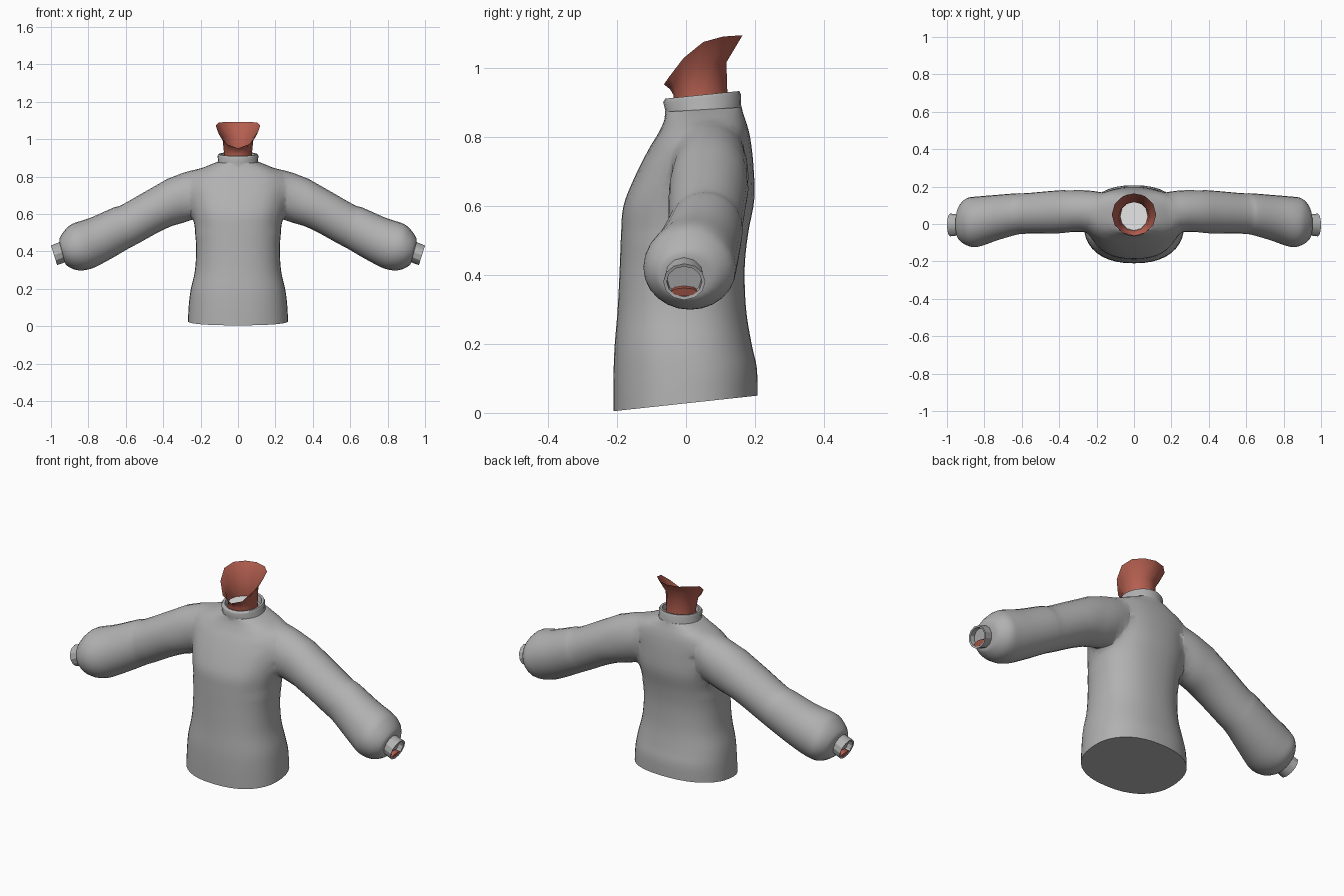
import bpy, bmesh, math
from mathutils import Vector

if "Cube" in bpy.data.objects:
    bpy.data.objects.remove(bpy.data.objects["Cube"])


def material(name, rgb):
    m = bpy.data.materials.new(name)
    m.diffuse_color = (*rgb, 1)
    m.use_nodes = True
    m.node_tree.nodes["Principled BSDF"].inputs["Base Color"].default_value = m.diffuse_color
    return m


GREY = material("knit grey", (0.44, 0.44, 0.44))
SKIN = material("warm skin", (0.46, 0.115, 0.08))
WHITE = material("off white", (0.85, 0.85, 0.85))


def spow(v, e):
    return math.copysign(abs(v) ** e, v)


def catmull(stations, steps):
    """Smoothly subdivide a list of equal-length number tuples."""
    out = []
    n = len(stations)
    for i in range(n - 1):
        a, b = stations[max(i - 1, 0)], stations[i]
        c, d = stations[i + 1], stations[min(i + 2, n - 1)]
        for s in range(steps):
            t = s / steps
            out.append([0.5 * (2*q + (r-p)*t + (2*p-5*q+4*r-w)*t*t + (3*q-p-3*r+w)*t**3)
                        for p, q, r, w in zip(a, b, c, d)])
    return out + [list(stations[-1])]


def new_object(name, bm, mat, angle=40):
    bmesh.ops.recalc_face_normals(bm, faces=bm.faces)
    me = bpy.data.meshes.new(name)
    bm.to_mesh(me)
    bm.free()
    me.materials.append(mat)
    ob = bpy.data.objects.new(name, me)
    bpy.context.collection.objects.link(ob)
    smooth(ob, angle)
    return ob


def smooth(ob, angle):
    bpy.ops.object.select_all(action='DESELECT')
    ob.select_set(True)
    bpy.context.view_layer.objects.active = ob
    bpy.ops.object.shade_smooth_by_angle(angle=math.radians(angle))


def skin_rings(name, rings, mat, caps=(True, True), angle=40):
    """Bridge rings of points into a tube."""
    bm = bmesh.new()
    vs = [[bm.verts.new(p) for p in r] for r in rings]
    n = len(vs[0])
    for a, b in zip(vs, vs[1:]):
        for i in range(n):
            bm.faces.new((a[i], a[(i+1) % n], b[(i+1) % n], b[i]))
    if caps[0]:
        bm.faces.new(vs[0][::-1])
    if caps[1]:
        bm.faces.new(vs[-1])
    return new_object(name, bm, mat, angle)


def ring(c, u, v, n, power=2.0):
    e = 2 / power
    return [c + u * spow(math.cos(k), e) + v * spow(math.sin(k), e)
            for k in (2 * math.pi * i / n for i in range(n))]


def torso_ring(s, n=32, power=2.0):
    zf, zb, w, yf, yb = s
    return ring(Vector((0, (yf+yb)/2, (zf+zb)/2)), Vector((w, 0, 0)),
                Vector((0, (yb-yf)/2, (zb-zf)/2)), n, power)


def arm_ring(s, side, n=24):
    tx, tz, bx, bz, yf, yb = s
    return ring(Vector((side*(tx+bx)/2, (yf+yb)/2, (tz+bz)/2)), Vector((0, (yb-yf)/2, 0)),
                Vector((side*(tx-bx)/2, 0, (tz-bz)/2)), n)


# Sweater body: front z, back z, half width, front y, back y
TORSO = [(0.005, 0.05, 0.268, -0.21, 0.207), (0.10, 0.13, 0.263, -0.21, 0.205),
         (0.19, 0.20, 0.253, -0.207, 0.19), (0.30, 0.30, 0.230, -0.198, 0.174),
         (0.42, 0.42, 0.224, -0.192, 0.170), (0.52, 0.52, 0.232, -0.188, 0.180),
         (0.60, 0.62, 0.248, -0.181, 0.198), (0.68, 0.72, 0.262, -0.15, 0.195),
         (0.76, 0.79, 0.270, -0.11, 0.187), (0.81, 0.83, 0.245, -0.08, 0.178),
         (0.845, 0.86, 0.175, -0.064, 0.168), (0.872, 0.885, 0.110, -0.058, 0.160)]
body = skin_rings("sweater", [torso_ring(s, 40, 2.3) for s in catmull(TORSO, 4)], GREY)

# Sleeves: top x, top z, bottom x, bottom z, front y, back y
SLEEVE = [(0.17, 0.845, 0.17, 0.62, -0.03, 0.175), (0.29, 0.832, 0.265, 0.555, -0.045, 0.187),
          (0.47, 0.735, 0.38, 0.525, -0.05, 0.178), (0.62, 0.65, 0.53, 0.445, -0.052, 0.165),
          (0.67, 0.633, 0.59, 0.413, -0.058, 0.164), (0.79, 0.580, 0.69, 0.355, -0.09, 0.155),
          (0.885, 0.548, 0.785, 0.308, -0.122, 0.147), (0.925, 0.515, 0.86, 0.300, -0.115, 0.138),
          (0.952, 0.475, 0.915, 0.325, -0.085, 0.095), (0.955, 0.450, 0.928, 0.348, -0.055, 0.045)]
CUFF = [(0.945, 0.454, 0.915, 0.346, -0.06, 0.05), (1.0, 0.432, 0.967, 0.327, -0.066, 0.056),
        (0.996, 0.424, 0.967, 0.336, -0.056, 0.046), (0.972, 0.430, 0.943, 0.342, -0.054, 0.044)]
sleeves = []
for side, tag in ((1, "left"), (-1, "right")):
    sleeves.append(skin_rings(tag + "_sleeve",
                              [arm_ring(s, side) for s in catmull(SLEEVE, 4)], GREY))
    skin_rings(tag + "_cuff", [arm_ring(s, side, 12) for s in CUFF], GREY, angle=30)
    # Sliver of wrist showing low in the cuff
    skin_rings(tag + "_wrist", [arm_ring(s, side, 8) for s in
               ((0.955, 0.368, 0.940, 0.340, -0.045, 0.035),
                (0.978, 0.362, 0.966, 0.338, -0.045, 0.035))], SKIN)

# Join sleeves to the body and blend the shoulder seams
for ob in sleeves:
    mod = body.modifiers.new("join", 'BOOLEAN')
    mod.operation = 'UNION'
    mod.solver = 'EXACT'
    mod.object = ob
bpy.context.view_layer.update()
joined = bpy.data.meshes.new_from_object(
    body.evaluated_get(bpy.context.evaluated_depsgraph_get()))
body.modifiers.clear()
body.data = joined
for ob in sleeves:
    bpy.data.objects.remove(ob)
bm = bmesh.new()
bm.from_mesh(joined)
bmesh.ops.remove_doubles(bm, verts=bm.verts, dist=0.003)
bmesh.ops.triangulate(bm, faces=[f for f in bm.faces if len(f.verts) > 4 and f.calc_center_median().z > 0.4])
seam = [v for v in bm.verts if 0.17 < abs(v.co.x) < 0.36 and v.co.z > 0.5]
for _ in range(5):
    bmesh.ops.smooth_vert(bm, verts=seam, factor=0.5, use_axis_x=True, use_axis_y=True, use_axis_z=True)
bm.to_mesh(joined)
bm.free()
smooth(body, 50)

# Rolled collar
COLLAR = [(0.855, 0.865, 0.122, -0.062, 0.166), (0.875, 0.89, 0.106, -0.060, 0.160),
          (0.900, 0.922, 0.110, -0.066, 0.159), (0.910, 0.932, 0.104, -0.060, 0.154),
          (0.910, 0.930, 0.092, -0.048, 0.142), (0.885, 0.90, 0.086, -0.042, 0.136)]
skin_rings("collar", [torso_ring(s, 24) for s in COLLAR], GREY, angle=60)


# Open neck with a flared, slanted rim
def rim_height(y):
    pts = [(-0.065, 0.95), (-0.03, 1.0), (0.02, 1.06), (0.08, 1.088), (0.17, 1.094)]
    for (a, za), (b, zb) in zip(pts, pts[1:]):
        if y <= b:
            return za + (zb - za) * (y - a) / (b - a)
    return pts[-1][1]


rim = [Vector((p.x, p.y, rim_height(p.y)))
       for p in torso_ring((0, 0, 0.119, -0.064, 0.164), 12)]
mid = [Vector((p.x, p.y, 0.92 + 0.55 * (r.z - 0.92)))
       for p, r in zip(torso_ring((0, 0, 0.083, -0.046, 0.117), 12), rim)]
base = [torso_ring(s, 12) for s in ((0.87, 0.87, 0.078, -0.036, 0.124),
                                    (0.92, 0.92, 0.074, -0.036, 0.120))]
skin_rings("neck", base + [mid, rim], SKIN, caps=(False, False))

# Pale plug inside the neck
skin_rings("neck_plug", [torso_ring((z, z, 0.074, -0.035, 0.119), 12) for z in (0.912, 0.918)], WHITE)
